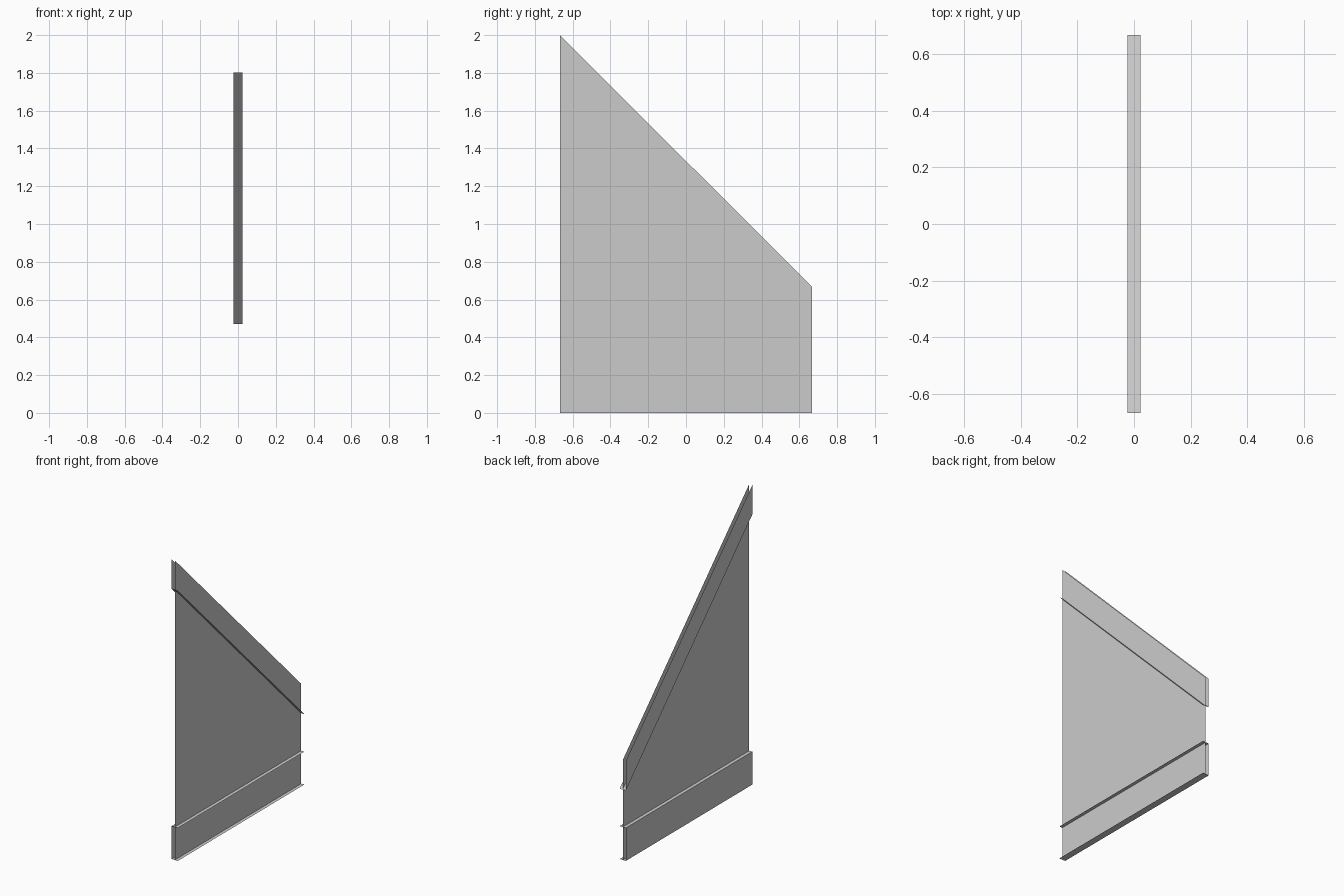
import bpy

if "Cube" in bpy.data.objects:
    bpy.data.objects.remove(bpy.data.objects["Cube"])

Y = 0.667   # half depth
X = 0.023   # half width of the ledges


def sheet(name, points):
    """One flat, zero-thickness plate from its corner points."""
    mesh = bpy.data.meshes.new(name)
    mesh.from_pydata(points, [], [range(len(points))])
    obj = bpy.data.objects.new(name, mesh)
    bpy.context.collection.objects.link(obj)
    return obj


def upright(name, x, front, back):
    """Plate in the y-z plane; front and back are (low z, high z)."""
    sheet(name, [(x, -Y, front[0]), (x, Y, back[0]),
                 (x, Y, back[1]), (x, -Y, front[1])])


def ledge(name, z_front, z_back):
    """Narrow strip running the whole depth."""
    sheet(name, [(-X, -Y, z_front), (X, -Y, z_front),
                 (X, Y, z_back), (-X, Y, z_back)])


# Central panel with the sloping top edge
upright("main_panel", 0, (0, 2), (0, 0.667))

# Base rail: outer board with a ledge below and above
upright("base_board", -X, (0, 0.22), (0, 0.22))
ledge("base_bottom_ledge", 0, 0)
ledge("base_top_ledge", 0.22, 0.22)

# Sloping rail: outer board with a ledge along its lower edge
upright("slope_board", -X, (1.803, 2), (0.47, 0.667))
ledge("slope_lower_ledge", 1.803, 0.47)
